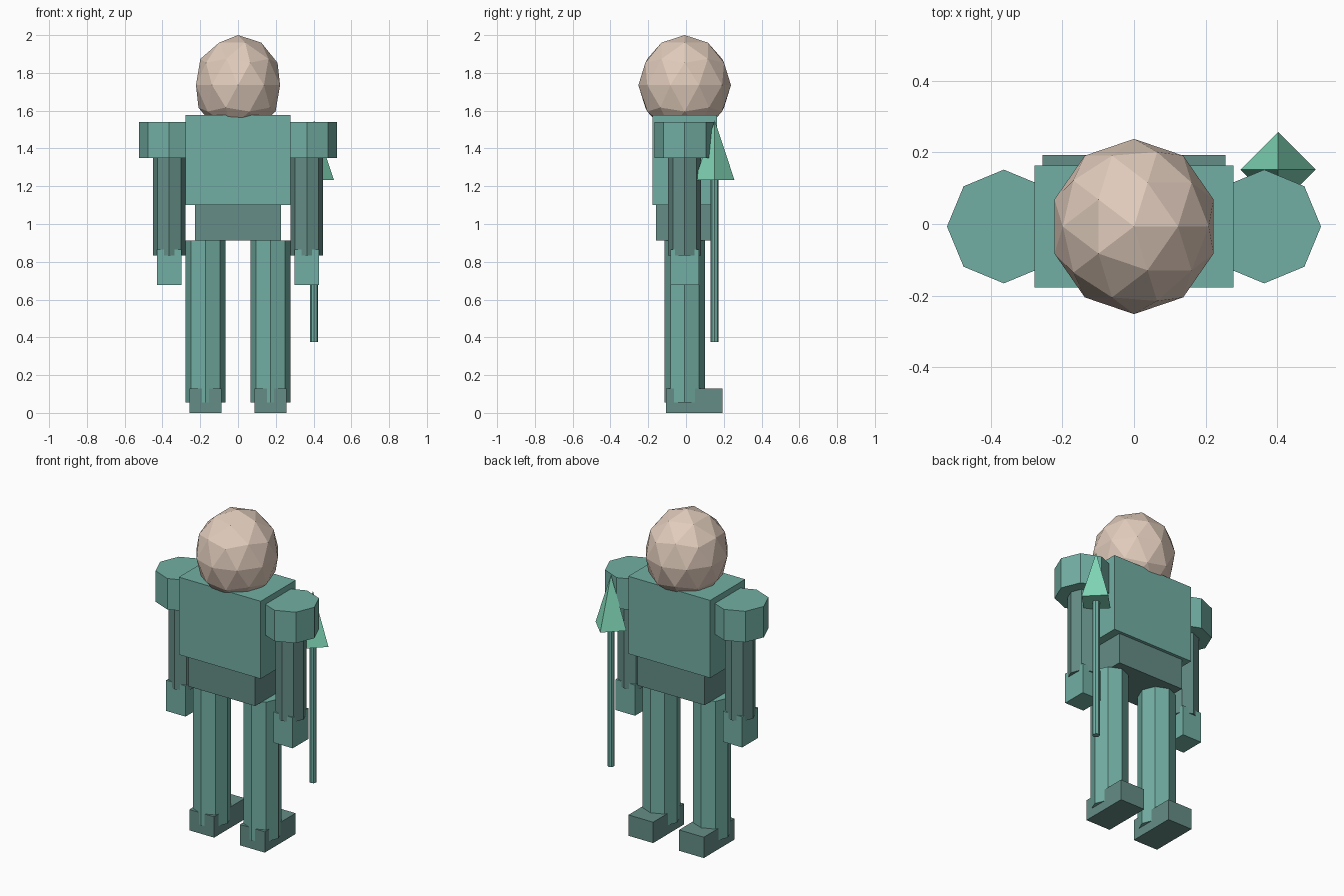
import bpy
from math import pi

if "Cube" in bpy.data.objects:
    bpy.data.objects.remove(bpy.data.objects["Cube"])

YC = -0.007  # depth centre of the body


def material(name, rgb):
    m = bpy.data.materials.new(name)
    m.diffuse_color = (*rgb, 1)
    m.use_nodes = True
    m.node_tree.nodes["Principled BSDF"].inputs["Base Color"].default_value = m.diffuse_color
    return m


LIGHT = material("light_teal", (0.17, 0.43, 0.37))
DARK = material("dark_teal", (0.13, 0.27, 0.24))
BRIGHT = material("bright_teal", (0.22, 0.68, 0.48))
SKIN = material("skin", (0.75, 0.60, 0.50))


def finish(name, mat):
    ob = bpy.context.object
    ob.name = ob.data.name = name
    ob.data.materials.append(mat)
    return ob


def box(name, mat, x, y, z):
    """Box from (min, max) ranges on each axis."""
    ranges = (x, y, z)
    bpy.ops.mesh.primitive_cube_add(size=1, location=[(a + b) / 2 for a, b in ranges])
    ob = finish(name, mat)
    ob.scale = [b - a for a, b in ranges]
    return ob


def prism(name, mat, x, y, r, z, sides=8, top=None):
    """Upright prism, or a pyramid when top is 0."""
    bpy.ops.mesh.primitive_cone_add(vertices=sides, radius1=r, radius2=r if top is None else top,
                                    depth=z[1] - z[0], location=(x, y, sum(z) / 2))
    return finish(name, mat)


# Head: faceted ball
bpy.ops.mesh.primitive_ico_sphere_add(subdivisions=2, radius=1, location=(0, YC, 1.735))
finish("head", SKIN).scale = (0.234, 0.245, 0.265)

# Torso and pelvis
box("torso", LIGHT, (-0.278, 0.278), (-0.177, 0.163), (1.10, 1.576))
box("pelvis", DARK, (-0.227, 0.227), (-0.158, 0.144), (0.912, 1.10))

# Limbs on both sides
for side, s in (("left", -1), ("right", 1)):
    ax, lx = 0.364 * s, 0.172 * s
    prism(side + "_shoulder", LIGHT, ax, YC, 0.159, (1.35, 1.54))
    prism(side + "_arm", DARK, ax, YC, 0.087, (0.832, 1.36))
    box(side + "_hand", LIGHT, (ax - 0.066, ax + 0.066), (YC - 0.076, YC + 0.076), (0.678, 0.866))
    prism(side + "_leg", LIGHT, lx, YC, 0.107, (0.055, 0.912))
    box(side + "_foot", DARK, (lx - 0.084, lx + 0.084), (-0.106, 0.193), (0, 0.128))

# Spear
prism("spear_shaft", LIGHT, 0.403, 0.152, 0.021, (0.376, 1.24))
prism("spear_head", BRIGHT, 0.403, 0.152, 0.105, (1.232, 1.548), sides=4, top=0)
